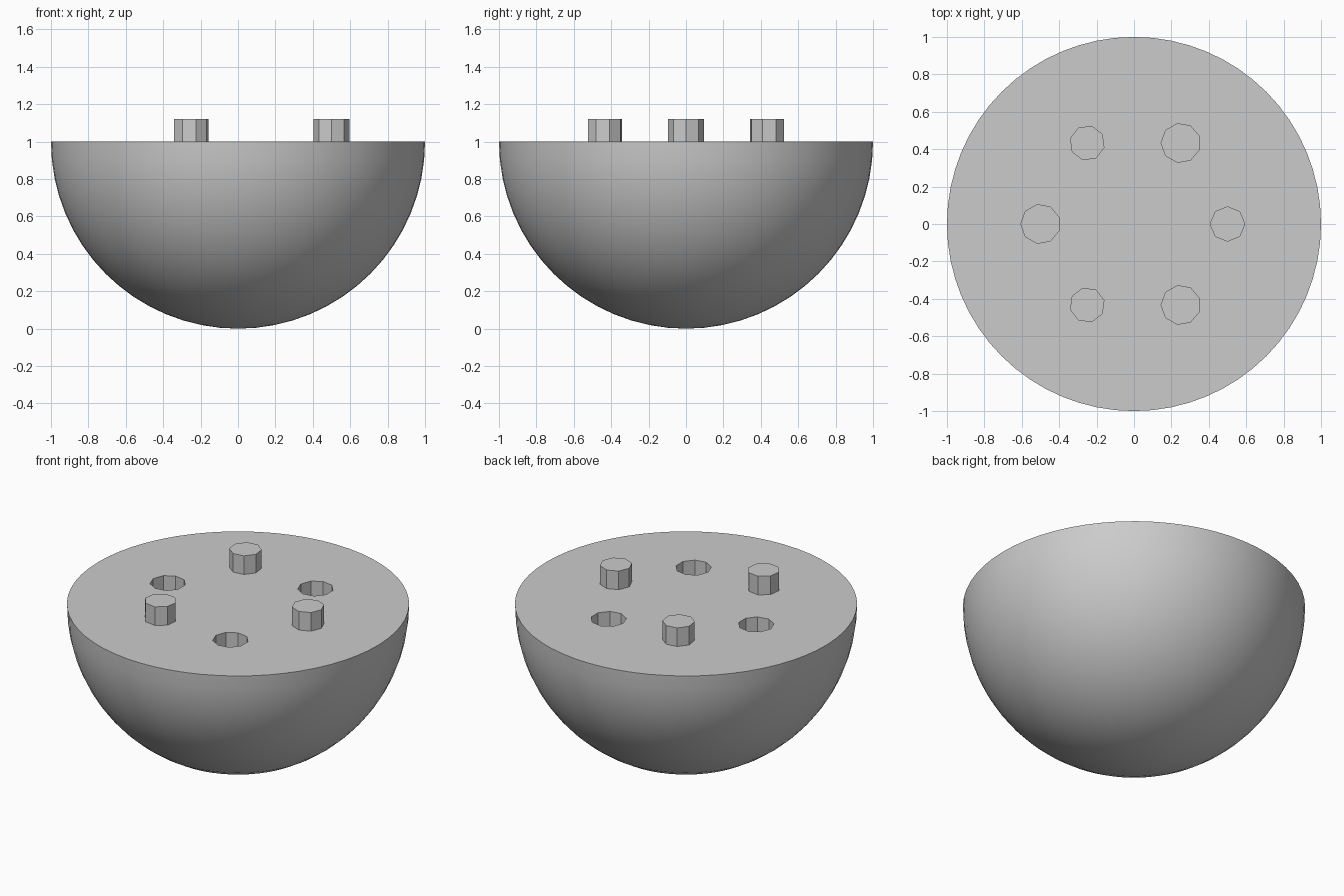
import bpy, bmesh, math
from mathutils import Matrix

cube = bpy.data.objects.get("Cube")
if cube:
    bpy.data.objects.remove(cube, do_unlink=True)

RIM = 1.0          # height of the flat face
RING = 0.5         # distance of pegs and holes from the middle
PEG_HEIGHT = 0.12
HOLE_DEPTH = 0.13

grey = bpy.data.materials.new("plain_grey")
grey.use_nodes = True
colour = (0.6, 0.6, 0.6, 1)
grey.diffuse_color = colour
grey.node_tree.nodes["Principled BSDF"].inputs["Base Color"].default_value = colour


def make_object(name, bm):
    bmesh.ops.recalc_face_normals(bm, faces=bm.faces)
    mesh = bpy.data.meshes.new(name)
    bm.to_mesh(mesh)
    bm.free()
    mesh.materials.append(grey)
    obj = bpy.data.objects.new(name, mesh)
    bpy.context.collection.objects.link(obj)
    return obj


def prism(name, sides, radius, bottom, top, angle):
    """Upright prism on the ring, with one corner pointing outwards."""
    bm = bmesh.new()
    place = (Matrix.Rotation(angle, 4, "Z")
             @ Matrix.Translation((RING, 0, (bottom + top) / 2)))
    bmesh.ops.create_cone(bm, cap_ends=True, segments=sides, radius1=radius,
                          radius2=radius, depth=top - bottom)
    # Blender starts its circle on the y axis, so turn a corner onto x
    bmesh.ops.rotate(bm, verts=bm.verts, matrix=Matrix.Rotation(-math.pi / 2, 3, "Z"))
    bmesh.ops.transform(bm, verts=bm.verts, matrix=place)
    return make_object(name, bm)


# Solid half ball, flat side up
bm = bmesh.new()
bmesh.ops.create_uvsphere(bm, u_segments=64, v_segments=32, radius=1)
bmesh.ops.bisect_plane(bm, geom=bm.verts[:] + bm.edges[:] + bm.faces[:], dist=1e-4,
                       plane_co=(0, 0, 0), plane_no=(0, 0, 1), clear_outer=True)
bmesh.ops.contextual_create(bm, geom=[e for e in bm.edges if e.is_boundary])
bmesh.ops.translate(bm, verts=bm.verts, vec=(0, 0, RIM))
half_ball = make_object("half_ball", bm)

# Pegs and socket holes alternate around the ring
for i in range(3):
    turn = i * math.tau / 3
    prism(f"peg_{i + 1}", 8, 0.095, RIM, RIM + PEG_HEIGHT, turn)
    cutter = prism(f"hole_cutter_{i + 1}", 9, 0.105, RIM - HOLE_DEPTH, RIM + 0.1,
                   turn + math.pi)
    cutter.hide_render = True
    cut = half_ball.modifiers.new(f"hole_{i + 1}", "BOOLEAN")
    cut.operation = "DIFFERENCE"
    cut.solver = "EXACT"
    cut.object = cutter

# Bake the holes, then drop the cutters
bpy.context.view_layer.update()
evaluated = half_ball.evaluated_get(bpy.context.evaluated_depsgraph_get())
half_ball.data = bpy.data.meshes.new_from_object(evaluated)
half_ball.modifiers.clear()
for obj in list(bpy.data.objects):
    if obj.name.startswith("hole_cutter"):
        bpy.data.objects.remove(obj, do_unlink=True)

# Smooth dome, crisp rim and hole edges
bpy.ops.object.select_all(action="DESELECT")
half_ball.select_set(True)
bpy.context.view_layer.objects.active = half_ball
bpy.ops.object.shade_smooth_by_angle(angle=math.radians(30))
